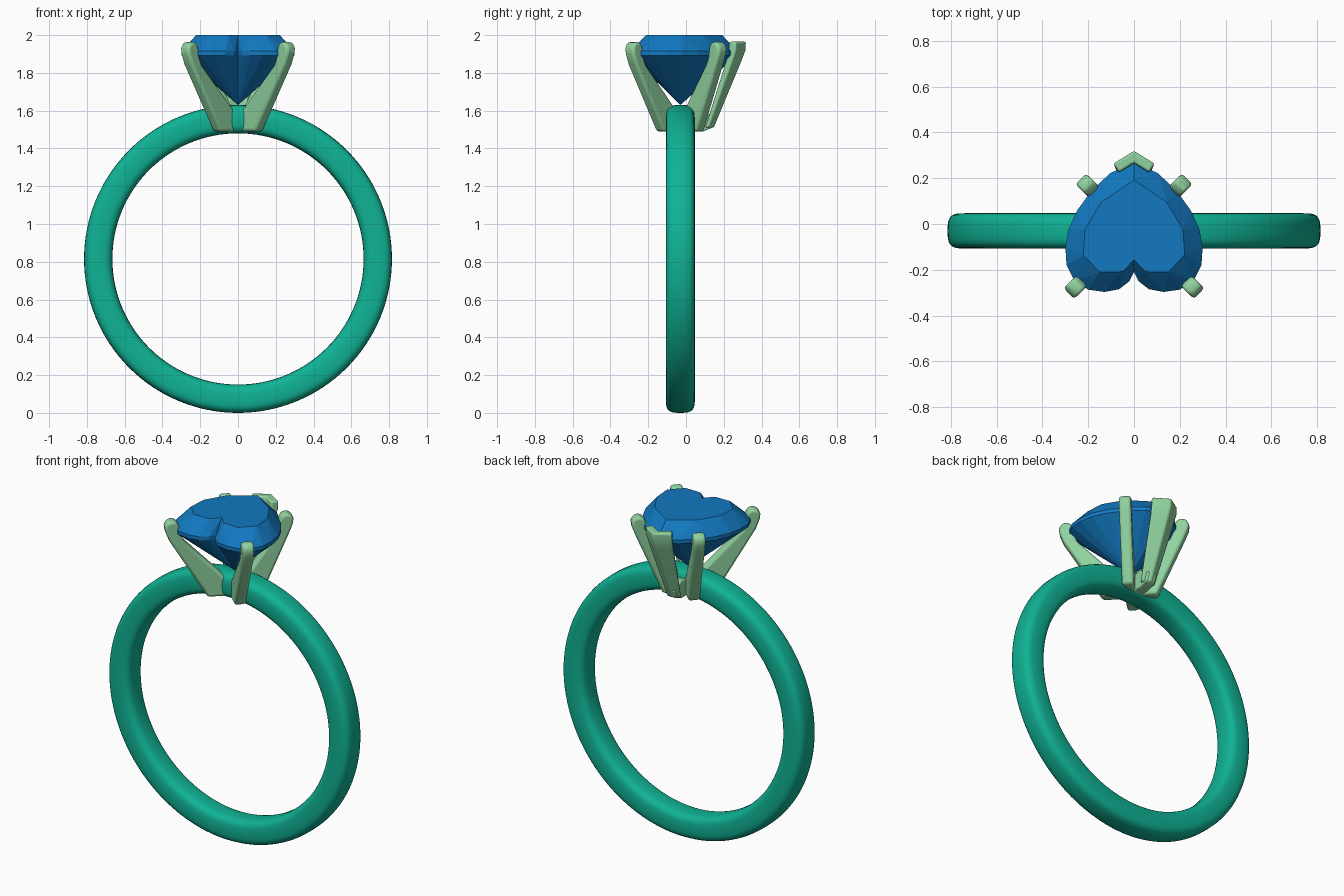
import bpy, bmesh, math
from mathutils import Vector

if "Cube" in bpy.data.objects:
    bpy.data.objects.remove(bpy.data.objects["Cube"])

CY = -0.03  # y of the ring plane and stone centre


def material(name, rgb):
    m = bpy.data.materials.new(name)
    m.diffuse_color = (*rgb, 1)
    m.use_nodes = True
    m.node_tree.nodes["Principled BSDF"].inputs["Base Color"].default_value = m.diffuse_color
    return m


TEAL = material("band teal", (0.005, 0.45, 0.30))
MINT = material("setting mint", (0.28, 0.65, 0.35))
BLUE = material("stone blue", (0.006, 0.19, 0.53))


def make(name, verts, faces, mat, smooth=None, bevel=0):
    me = bpy.data.meshes.new(name)
    me.from_pydata(verts, [], faces)
    bm = bmesh.new()
    bm.from_mesh(me)
    bmesh.ops.recalc_face_normals(bm, faces=bm.faces)
    bm.to_mesh(me)
    bm.free()
    ob = bpy.data.objects.new(name, me)
    bpy.context.collection.objects.link(ob)
    me.materials.append(mat)
    if bevel:
        b = ob.modifiers.new("round", 'BEVEL')
        b.width, b.segments = bevel, 3
        b.limit_method, b.angle_limit = 'ANGLE', math.radians(40)
    if smooth:
        bpy.ops.object.select_all(action='DESELECT')
        ob.select_set(True)
        bpy.context.view_layer.objects.active = ob
        bpy.ops.object.shade_smooth_by_angle(angle=math.radians(smooth))
    return ob


def band():
    # Rounded-square section revolved about the y axis
    n, k = 128, 28
    verts, faces = [], []
    for i in range(n):
        a = math.tau * i / n
        for j in range(k):
            t = math.tau * j / k
            c, s = math.cos(t), math.sin(t)
            r = 0.74 + 0.075 * math.copysign(abs(c) ** 0.6, c)
            y = CY + 0.077 * math.copysign(abs(s) ** 0.6, s)
            verts.append((r * math.cos(a), y, 0.815 + r * math.sin(a)))
            i2, j2 = (i + 1) % n, (j + 1) % k
            faces.append((i * k + j, i * k + j2, i2 * k + j2, i2 * k + j))
    make("band", verts, faces, TEAL, 60)


def stone():
    # Heart outline, right half from cleft to tip, then mirrored
    half = [(0, -.21), (.02, -.25), (.065, -.285), (.13, -.297), (.20, -.287),
            (.26, -.25), (.295, -.18), (.30, -.10), (.285, -.02), (.248, .06),
            (.19, .14), (.105, .222), (0, .27)]
    out = half + [(-x, y) for x, y in half[-2:0:-1]]
    n = len(out)
    lower = [(x, y, 1.893) for x, y in out]
    upper = [(x, y, 1.915) for x, y in out]
    table = []
    for x, y in out[::2]:
        s = 0.70 if y < CY else 0.74
        table.append((x * 0.75, CY + (y - CY) * s, 2.0))
    verts = lower + upper + table + [(0, CY, 1.63)]
    faces = [tuple(range(2 * n, 2 * n + n // 2))]
    for i in range(n):
        j = (i + 1) % n
        faces += [(i, j, n + j, n + i), (j, i, len(verts) - 1)]  # girdle, pavilion
    for k in range(n // 2):                                      # crown
        a, b = 2 * n + k, 2 * n + (k + 1) % (n // 2)
        g = [n + (2 * k + d) % n for d in range(3)]
        faces += [(a, g[0], g[1]), (a, g[1], b), (b, g[1], g[2])]
    make("heart_stone", verts, faces, BLUE)


def prong(name, angle, top, base):
    # Blade profile in (radius, height), extruded sideways
    prof = [(0, 1.49), (base, 1.49), (top - .025, 1.845), (top - .004, 1.90),
            (top, 1.93), (top - .012, 1.956), (top - .04, 1.967),
            (top - .068, 1.956), (top - .08, 1.93), (top - .085, 1.885),
            (top - .105, 1.84), (.055, 1.60), (0, 1.575)]
    d = Vector((math.cos(angle), math.sin(angle), 0))
    side = Vector((-d.y, d.x, 0)) * 0.033
    verts = []
    for sg in (-1, 1):
        verts += [Vector((0, CY, z)) + d * r + side * sg for r, z in prof]
    n = len(prof)
    faces = [tuple(range(n)), tuple(range(n, 2 * n))]
    faces += [(i, (i + 1) % n, n + (i + 1) % n, n + i) for i in range(n)]
    make(name, verts, faces, MINT, 50, 0.018)


def tip_prong():
    # Chevron section lofted from the base up to the tip of the stone
    sec = [(0, 0), (.09, -.056), (.066, -.094), (0, -.052), (-.066, -.094), (-.09, -.056)]
    levels = [(.15, 1.51, .55), (.295, 1.86, .92), (.318, 1.92, 1), (.320, 1.965, 1)]
    verts, faces = [], []
    for y, z, s in levels:
        verts += [(px * s, y + py * s, z) for px, py in sec]
    for k in range(len(levels) - 1):
        for i in range(6):
            j = (i + 1) % 6
            faces.append((k * 6 + i, k * 6 + j, k * 6 + 6 + j, k * 6 + 6 + i))
    e = 6 * (len(levels) - 1)
    for o in (0, e):
        faces += [(o, o + 1, o + 2, o + 3), (o, o + 3, o + 4, o + 5)]
    make("tip_prong", verts, faces, MINT, 40, 0.009)
    # Rib joining the chevron to the hub
    rib = [(CY, 1.49), (.09, 1.49), (.14, 1.51), (.16, 1.56), (.09, 1.60), (CY, 1.575)]
    verts = [(x, y, z) for x in (-.033, .033) for y, z in rib]
    faces = [tuple(range(6)), tuple(range(6, 12))]
    faces += [(i, (i + 1) % 6, 6 + (i + 1) % 6, 6 + i) for i in range(6)]
    make("tip_prong_rib", verts, faces, MINT, 40, 0.008)


band()
stone()
for label, sx in (("right", 1), ("left", -1)):
    prong("front_prong_" + label, math.atan2(-.245, .255 * sx), .395, .155)
    prong("back_prong_" + label, math.atan2(.195, .20 * sx), .325, .15)
tip_prong()
